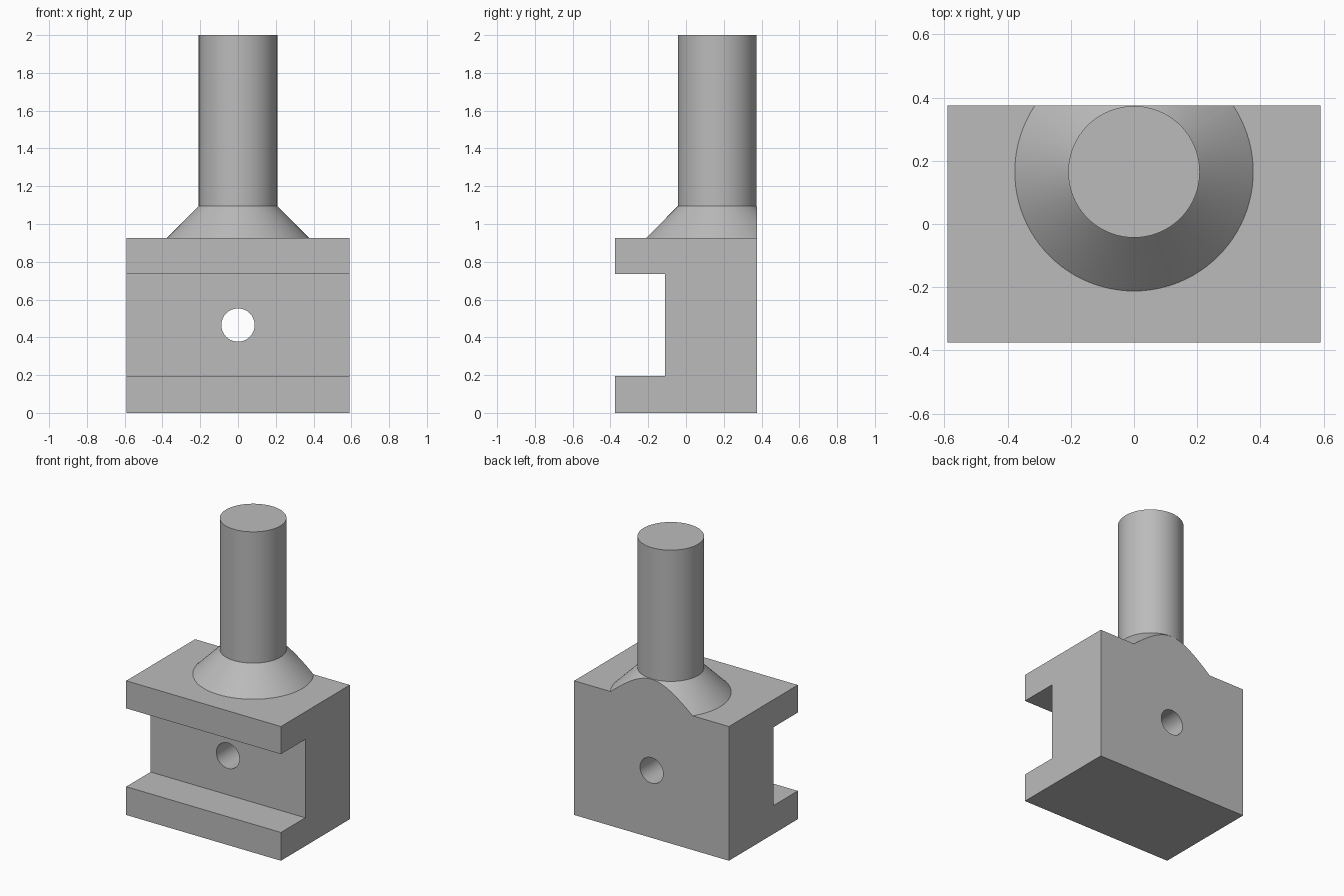
import bpy, bmesh, math
from mathutils import Matrix, Vector

cube = bpy.data.objects.get("Cube")
if cube:
    bpy.data.objects.remove(cube, do_unlink=True)

W, D = 0.59, 0.375            # half width, half depth of the block
TOP, NECK, TIP = 0.925, 1.095, 2.0
POST_Y, POST_R, FLARE_R = 0.165, 0.208, 0.377
HOLE_Z, HOLE_R = 0.465, 0.088

metal = bpy.data.materials.new("plain grey")
metal.use_nodes = True
GREY = (0.5, 0.5, 0.5, 1)
metal.diffuse_color = GREY
metal.node_tree.nodes["Principled BSDF"].inputs["Base Color"].default_value = GREY


def make(name, bm):
    bmesh.ops.recalc_face_normals(bm, faces=bm.faces)
    mesh = bpy.data.meshes.new(name)
    bm.to_mesh(mesh)
    bm.free()
    mesh.materials.append(metal)
    obj = bpy.data.objects.new(name, mesh)
    bpy.context.collection.objects.link(obj)
    return obj


def cone(r1, r2, z0, z1):
    bm = bmesh.new()
    bmesh.ops.create_cone(bm, cap_ends=True, segments=96, radius1=r1, radius2=r2, depth=z1 - z0,
                          matrix=Matrix.Translation((0, POST_Y, (z0 + z1) / 2)))
    return bm


def drop_caps(bm, heights):
    caps = [f for f in bm.faces
            if any(all(abs(v.co.z - h) < 1e-4 for v in f.verts) for h in heights)]
    bmesh.ops.delete(bm, geom=caps, context='FACES')


def smooth(obj):
    bpy.ops.object.select_all(action='DESELECT')
    obj.select_set(True)
    bpy.context.view_layer.objects.active = obj
    bpy.ops.object.shade_smooth_by_angle(angle=math.radians(30))


# Channel block: C-shaped side profile swept across the width
profile = [(-D, 0), (D, 0), (D, TOP), (-D, TOP),
           (-D, 0.735), (-0.11, 0.735), (-0.11, 0.195), (-D, 0.195)]
bm = bmesh.new()
side = bm.faces.new([bm.verts.new((-W, y, z)) for y, z in profile])
swept = bmesh.ops.extrude_face_region(bm, geom=[side])["geom"]
bmesh.ops.translate(bm, vec=(2 * W, 0, 0),
                    verts=[v for v in swept if isinstance(v, bmesh.types.BMVert)])
block = make("channel_block", bm)

# Through hole from front to back
bm = bmesh.new()
bmesh.ops.create_cone(bm, cap_ends=True, segments=64, radius1=HOLE_R, radius2=HOLE_R, depth=2,
                      matrix=Matrix.Translation((0, 0, HOLE_Z)) @ Matrix.Rotation(math.pi / 2, 4, 'X'))
drill = make("hole_cutter", bm)
cut = block.modifiers.new("bolt hole", 'BOOLEAN')
cut.operation, cut.solver, cut.object = 'DIFFERENCE', 'EXACT', drill
bpy.context.view_layer.objects.active = block
bpy.ops.object.modifier_apply(modifier=cut.name)
bpy.data.objects.remove(drill, do_unlink=True)
smooth(block)

# Flared collar, trimmed flush with the back of the block
bm = cone(FLARE_R, POST_R, TOP, NECK)
bmesh.ops.bisect_plane(bm, geom=bm.verts[:] + bm.edges[:] + bm.faces[:],
                       plane_co=Vector((0, D, 0)), plane_no=Vector((0, 1, 0)), clear_outer=True)
bmesh.ops.holes_fill(bm, edges=[e for e in bm.edges if e.is_boundary], sides=0)
drop_caps(bm, [TOP, NECK])
smooth(make("flared_collar", bm))

# Round post
bm = cone(POST_R, POST_R, NECK, TIP)
drop_caps(bm, [NECK])
smooth(make("round_post", bm))
